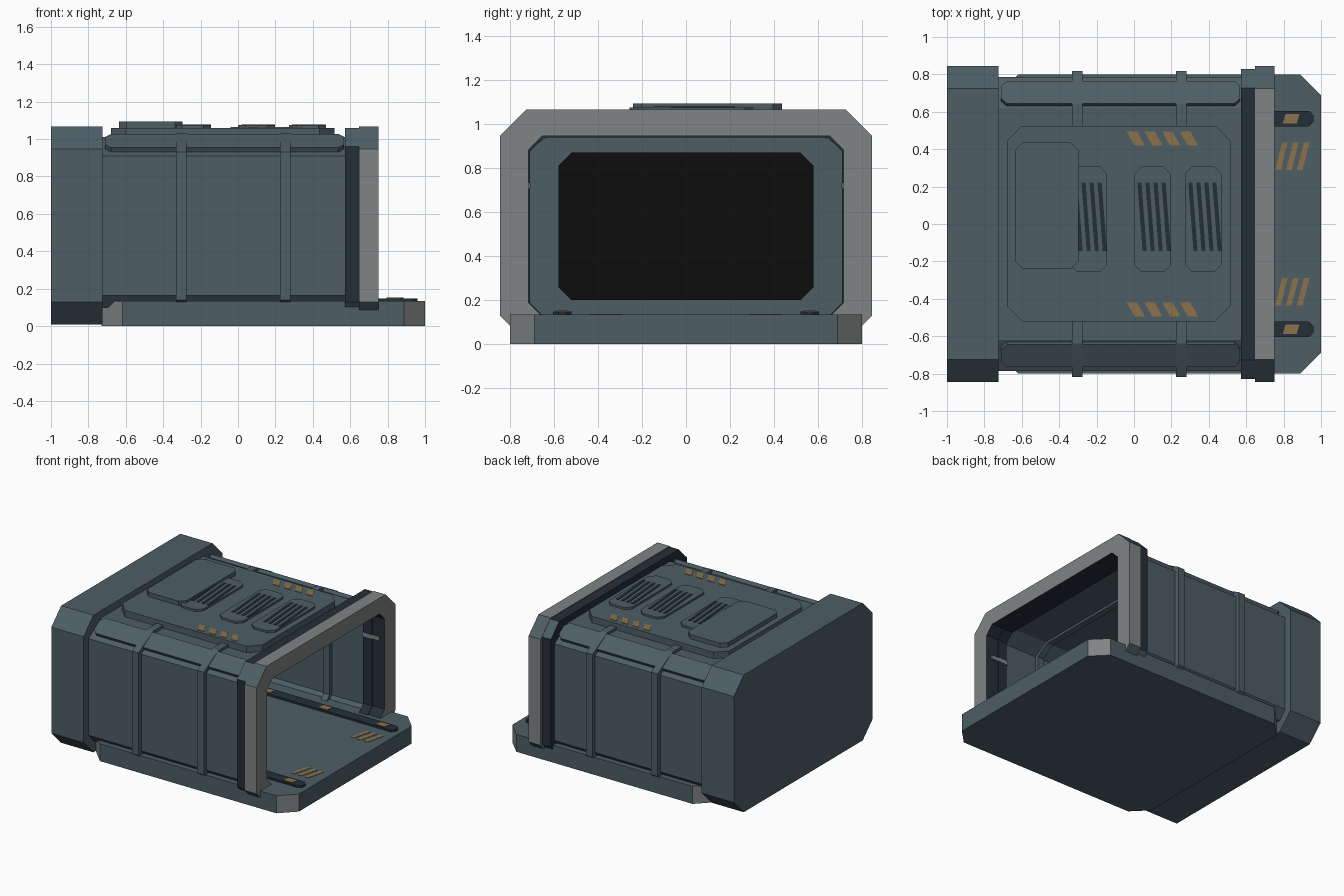
import bpy, bmesh, math
from mathutils import Matrix

cube = bpy.data.objects.get("Cube")
if cube:
    bpy.data.objects.remove(cube, do_unlink=True)


def material(name, r, g, b):
    m = bpy.data.materials.new(name)
    m.use_nodes = True
    m.diffuse_color = (r, g, b, 1)
    node = next(n for n in m.node_tree.nodes if n.type == 'BSDF_PRINCIPLED')
    node.inputs["Base Color"].default_value = (r, g, b, 1)
    node.inputs["Roughness"].default_value = 0.8
    return m


STEEL = material("blue grey steel", 0.075, 0.112, 0.132)
NAVY = material("dark navy", 0.017, 0.027, 0.039)
GREY = material("light grey", 0.215, 0.23, 0.23)
ORANGE = material("faded orange", 0.26, 0.17, 0.07)
BLACK = material("black", 0.004, 0.004, 0.004)


def finish(name, bm, mats, rule=None, matrix=None):
    bmesh.ops.recalc_face_normals(bm, faces=bm.faces)
    if rule:
        for f in bm.faces:
            f.material_index = rule(f)
    if matrix:
        bm.transform(matrix)
    me = bpy.data.meshes.new(name)
    bm.to_mesh(me)
    bm.free()
    for m in mats:
        me.materials.append(m)
    ob = bpy.data.objects.new(name, me)
    bpy.context.collection.objects.link(ob)
    return ob


def point(p, h, axis):
    return (h, p[0], p[1]) if axis == 'x' else (p[0], p[1], h)


def prisms(name, outlines, lo, hi, mats, axis='z', rule=None, matrix=None):
    """Extrude each outline from lo to hi along the axis."""
    bm = bmesh.new()
    for pts in outlines:
        a = [bm.verts.new(point(p, lo, axis)) for p in pts]
        b = [bm.verts.new(point(p, hi, axis)) for p in pts]
        bm.faces.new(a)
        bm.faces.new(b)
        for i in range(len(pts)):
            j = (i + 1) % len(pts)
            bm.faces.new((a[i], a[j], b[j], b[i]))
    return finish(name, bm, mats, rule, matrix)


def ring(name, outer, inner, x0, x1, mats, rule=None):
    """Hollow tube along x between two outlines."""
    bm = bmesh.new()
    loops = [[bm.verts.new(point(p, x, 'x')) for p in pts]
             for pts, x in ((outer, x0), (outer, x1), (inner, x1), (inner, x0))]
    n = len(outer)
    for k in range(4):
        a, b = loops[k], loops[(k + 1) % 4]
        for i in range(n):
            j = (i + 1) % n
            bm.faces.new((a[i], a[j], b[j], b[i]))
    return finish(name, bm, mats, rule)


def octagon(hy, z0, z1, ty, tz, by=None, bz=None):
    """Cross-section with cut top (ty, tz) and bottom (by, bz) corners."""
    by = ty if by is None else by
    bz = tz if bz is None else bz
    half = [(hy - by, z0), (hy, z0 + bz), (hy, z1 - tz), (hy - ty, z1)]
    return half + [(-y, z) for y, z in reversed(half)]


def plate(x0, x1, y0, y1, c):
    """Rectangle with cut corners."""
    return [(x0 + c, y0), (x1 - c, y0), (x1, y0 + c), (x1, y1 - c),
            (x1 - c, y1), (x0 + c, y1), (x0, y1 - c), (x0, y0 + c)]


def slant(x, w, y0, y1, shift):
    """Leaning stripe; shift moves its upper end sideways."""
    return [(x, y0), (x + w, y0), (x + w + shift, y1), (x + shift, y1)]


def is_diagonal(f):
    return abs(f.normal.y) > 0.3 and abs(f.normal.z) > 0.3


def faces_in(f):
    c = f.calc_center_median()
    return f.normal.y * c.y + f.normal.z * (c.z - 0.54) < -0.01


# Floor slab with grey cut corners
prisms("floor_slab", [plate(-0.73, 1.0, -0.8, 0.8, 0.113)], 0, 0.135, [STEEL, GREY],
       rule=lambda f: int(abs(f.normal.x) > 0.3 and abs(f.normal.y) > 0.3))

# Closed rear block and its inner wall panel
shell = octagon(0.845, 0.01, 1.067, 0.12, 0.12)
prisms("rear_block", [shell], -1.0, -0.725, [STEEL], axis='x')
prisms("rear_wall_panel", [octagon(0.58, 0.2, 0.87, 0.06, 0.06)], -0.725, -0.717,
       [BLACK], axis='x')

# Hollow main body
body_in = octagon(0.745, 0.11, 0.965, 0.11, 0.07, 0.05, 0.05)
ring("main_body", octagon(0.785, 0.1, 1.01, 0.165, 0.1, 0.06, 0.065), body_in,
     -0.725, 0.575, [STEEL])

# Dark collar and pale entrance frame
opening = octagon(0.715, 0.125, 0.945, 0.062, 0.062)
ring("collar", octagon(0.828, 0.03, 1.06, 0.1, 0.1),
     octagon(0.708, 0.125, 0.938, 0.062, 0.062), 0.572, 0.647, [NAVY, STEEL],
     rule=lambda f: int(is_diagonal(f) and not faces_in(f)))
ring("entrance_frame", shell, opening, 0.647, 0.75, [GREY, STEEL, NAVY],
     rule=lambda f: 2 if faces_in(f) else int(is_diagonal(f)))

# Straps around the outside, ribs inside
for i, x in enumerate((-0.303, 0.253)):
    ring(f"outer_strap_{i + 1}", octagon(0.818, 0.1, 1.032, 0.18, 0.1, 0.06, 0.04),
         octagon(0.775, 0.1, 1.0, 0.16, 0.1, 0.05, 0.05), x - 0.028, x + 0.028, [STEEL])
    ring(f"inner_rib_{i + 1}", octagon(0.755, 0.1, 0.975, 0.11, 0.07, 0.05, 0.05),
         octagon(0.718, 0.12, 0.948, 0.1, 0.065, 0.05, 0.05), x - 0.025, x + 0.025, [STEEL])

# Parts repeated on both sides
tilt = math.atan2(0.1, 0.165)
for side, s in (("left", 1), ("right", -1)):
    place = Matrix.Translation((0, s * 0.69, 0.967)) @ Matrix.Rotation(-s * tilt, 4, 'X')
    prisms(f"roof_rail_{side}", [plate(-0.71, 0.567, -0.07, 0.07, 0.03)], 0, 0.028,
           [STEEL], matrix=place)
    y = s * 0.563
    prisms(f"floor_strip_{side}", [plate(-0.7, 0.96, y - 0.042, y + 0.042, 0.025)],
           0.13, 0.149, [NAVY])
    lamps = [slant(0.795 - 0.49 * k, 0.075, y - 0.025, y + 0.025, 0.015) for k in range(4)]
    prisms(f"floor_lamps_{side}", lamps, 0.148, 0.152, [ORANGE])
    y = s * 0.362
    marks = [slant(0.755 + 0.058 * k, 0.03, y - 0.073, y + 0.073, 0.037) for k in range(3)]
    prisms(f"floor_marks_{side}", marks, 0.134, 0.138, [ORANGE])
    y = s * 0.457
    marks = [slant(0.003 + 0.095 * k, 0.055, y - 0.038, y + 0.038, -0.042) for k in range(4)]
    prisms(f"roof_marks_{side}", marks, 1.05, 1.064, [ORANGE])
    y = s * 0.712
    prisms(f"entrance_bar_{side}", [plate(0.56, 0.71, y - 0.006, y + 0.006, 0.002)],
           0.705, 0.735, [GREY])

# Roof panel, raised cover and three slotted vents
prisms("roof_panel", [plate(-0.68, 0.515, -0.52, 0.525, 0.08)], 0.99, 1.06, [STEEL])
prisms("roof_cover", [plate(-0.635, -0.298, -0.24, 0.435, 0.04)], 1.05, 1.093, [STEEL])
for i, x in enumerate((-0.342, 0.0, 0.272)):
    prisms(f"vent_{i + 1}", [plate(x, x + 0.198, -0.257, 0.307, 0.04)], 1.05, 1.076, [STEEL])
    slots = [slant(x + 0.046 + 0.043 * k, 0.022, -0.145, 0.222, -0.028) for k in range(4)]
    prisms(f"vent_slots_{i + 1}", slots, 1.07, 1.079, [NAVY])
